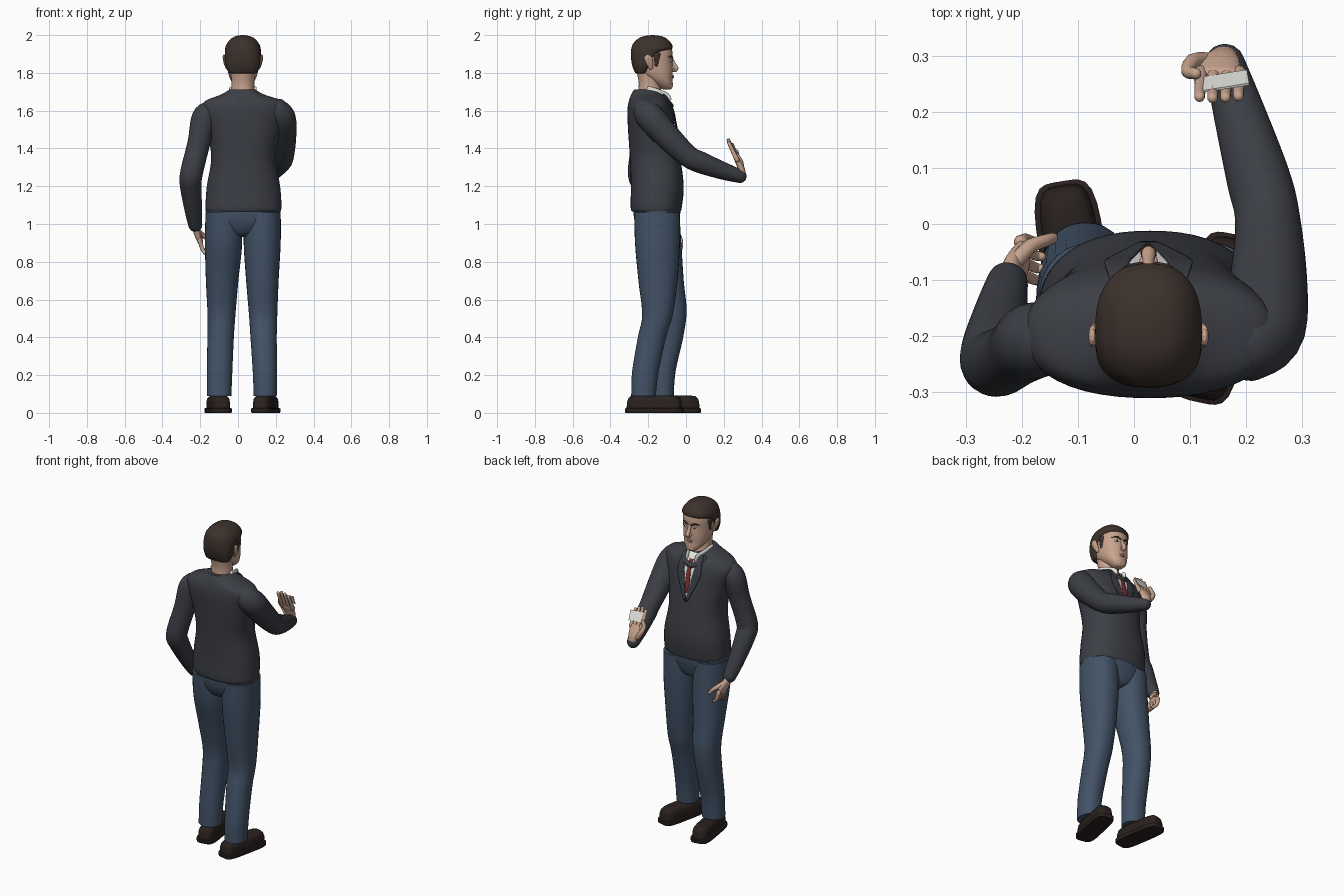
import bpy, bmesh
from math import sin, cos, pi, radians, sqrt
from mathutils import Vector as V

def material(name, *rgb):
    m = bpy.data.materials.new(name)
    m.diffuse_color = (*rgb, 1)
    return m

JACKET = material("dark_cloth", .045, .049, .06)
DENIM = material("blue_cloth", .055, .085, .135)
SKIN = material("skin", .58, .37, .27)
HAIR = material("brown_hair", .045, .031, .025)
LEATHER = material("dark_leather", .022, .015, .013)
WHITE = material("white", .8, .8, .77)
RED = material("red", .22, .03, .03)
LIP = material("lip", .42, .2, .16)

def finish(name, bm, mat):
    bmesh.ops.recalc_face_normals(bm, faces=bm.faces)
    me = bpy.data.meshes.new(name)
    bm.to_mesh(me)
    bm.free()
    ob = bpy.data.objects.new(name, me)
    bpy.context.collection.objects.link(ob)
    me.materials.append(mat)
    bpy.ops.object.select_all(action='DESELECT')
    ob.select_set(True)
    bpy.context.view_layer.objects.active = ob
    bpy.ops.object.shade_smooth_by_angle(angle=radians(40))
    return ob

def smooth(rows, n):
    """Catmull-Rom resampling of rows of numbers."""
    out, k = [], len(rows[0])
    for i in range(len(rows) - 1):
        a, b, c, d = (rows[max(0, min(len(rows) - 1, i + j))] for j in (-1, 0, 1, 2))
        for s in range(n):
            t = s / n
            out.append([.5 * (2*b[q] + (c[q]-a[q])*t + (2*a[q]-5*b[q]+4*c[q]-d[q])*t*t
                              + (3*b[q]-a[q]-3*c[q]+d[q])*t**3) for q in range(k)])
    return out + [list(rows[-1])]

def loft(name, rows, mat, ref=(1, 0, 0), p=2.0, n=5, level=False, cap=False, seg=28):
    """Skin rings (x, y, z, rx, ry) along a path; level keeps rings horizontal."""
    rows = smooth(rows, n)
    tang = []
    for i in range(len(rows)):
        a, b = rows[max(0, i-1)], rows[min(len(rows)-1, i+1)]
        tang.append(V((0, 0, 1)) if level else (V(b[:3]) - V(a[:3])).normalized())
    rings = [(V(r[:3]), r[3], r[4], t) for r, t in zip(rows, tang)]
    if cap:
        def dome(ring, sgn):
            c, rx, ry, t = ring
            return [(c + t*sgn*min(rx, ry)*sin(a), rx*cos(a), ry*cos(a), t) for a in (.4, .8, 1.15, 1.45)]
        rings = dome(rings[0], -1)[::-1] + rings + dome(rings[-1], 1)
    bm, loops = bmesh.new(), []
    for c, rx, ry, t in rings:
        u = (V(ref) - t * t.dot(V(ref))).normalized()
        w = t.cross(u)
        ring = []
        for k in range(seg):
            ca, sa = cos(2*pi*k/seg), sin(2*pi*k/seg)
            s = (abs(ca)**p + abs(sa)**p) ** (-1/p)
            ring.append(bm.verts.new(c + u*rx*ca*s + w*ry*sa*s))
        loops.append(ring)
    for A, B in zip(loops, loops[1:]):
        for k in range(seg):
            bm.faces.new((A[k], A[(k+1) % seg], B[(k+1) % seg], B[k]))
    bm.faces.new(loops[0])
    bm.faces.new(loops[-1])
    return finish(name, bm, mat)

def spans(data):
    """(z, x0, x1, y0, y1) extents to loft rows."""
    return [((a+b)/2, (c+d)/2, z, (b-a)/2, (d-c)/2) for z, a, b, c, d in data]

def tube(name, pts, mat, **kw):
    return loft(name, [(*q[:3], q[3], q[4] if len(q) > 4 else q[3]) for q in pts], mat, cap=True, **kw)

def finger(name, pts, r):
    tube(name, [(*q, r * (1 - .12*i)) for i, q in enumerate(pts)], SKIN, n=3, seg=10, ref=(1, .3, .2))

# jacket body
body = spans([(1.065, -.165, .222, -.285, -.03), (1.09, -.172, .23, -.293, -.022), (1.2, -.165, .223, -.292, -.012),
              (1.35, -.142, .2, -.297, -.03), (1.5, -.165, .225, -.307, -.055), (1.6, -.195, .25, -.31, -.075),
              (1.65, -.175, .235, -.303, -.095), (1.685, -.09, .14, -.29, -.12), (1.712, -.045, .09, -.275, -.15)])
loft("jacket_body", body, JACKET, level=True, p=2.3, n=6, seg=48)
fine = smooth(body, 20)

def front(x, z, off):
    r = min(fine, key=lambda q: abs(q[2] - z))
    d = min(.98, abs((x - r[0]) / r[3]))
    return V((x, r[1] + r[4] * (1 - d**2.3) ** (1/2.3) + off, z))

def patch(name, rows, off, mat, nx=8):
    """Thin panel lying on the chest; rows of (z, x0, x1)."""
    rows = smooth(rows, 5)
    bm = bmesh.new()
    g = [[bm.verts.new(front(a + (b-a)*i/nx, z, off)) for i in range(nx+1)] for z, a, b in rows]
    for A, B in zip(g, g[1:]):
        for i in range(nx):
            bm.faces.new((A[i], A[i+1], B[i+1], B[i]))
    ob = finish(name, bm, mat)
    m = ob.modifiers.new("thickness", 'SOLIDIFY')
    m.thickness, m.offset = .006, 0

# shirt front, tie, lapels and collars
patch("shirt_front", [(1.69, -.025, .075), (1.6, -.012, .064), (1.52, .006, .046), (1.44, .024, .028)], .004, WHITE)
patch("tie", [(1.66, .012, .04), (1.635, .017, .035), (1.53, .012, .04), (1.47, .022, .03)], .009, RED, 4)
for s in (-1, 1):
    patch("lapel", [(1.685, .026+s*.045, .026+s*.065), (1.6, .026+s*.034, .026+s*.078),
                    (1.55, .026+s*.024, .026+s*.068), (1.42, .026, .026+s*.012)], .008, JACKET)
    tube("shirt_collar", [(.026+s*.066, -.2, 1.715, .007, .014), (.026+s*.056, -.15, 1.7, .008, .015),
                          (.026+s*.035, -.105, 1.68, .008, .017), (.026+s*.03, -.085, 1.66, .006, .01)], WHITE, seg=12)
tube("jacket_collar_roll", [(-.045, -.125, 1.67, .012), (-.02, -.095, 1.64, .016), (.026, -.083, 1.625, .017),
                            (.072, -.095, 1.64, .016), (.097, -.125, 1.67, .012)], JACKET, ref=(0, 0, 1), seg=16)

# trousers
loft("trouser_hips", spans([(.93, -.01, .06, -.2, -.11), (.95, -.06, .11, -.24, -.06), (1.0, -.135, .19, -.268, -.04),
                            (1.06, -.17, .225, -.278, -.03), (1.1, -.165, .22, -.275, -.035)]), DENIM, level=True, p=2.2, seg=40)
loft("trouser_leg", spans([(.09, .083, .205, -.29, -.16), (.22, .078, .207, -.285, -.145), (.4, .066, .205, -.255, -.105),
                           (.52, .058, .208, -.232, -.07), (.7, .043, .215, -.252, -.045), (.9, .03, .226, -.27, -.032),
                           (1.06, .035, .226, -.273, -.033)]), DENIM, level=True, p=2.2)
loft("trouser_leg", spans([(.09, -.165, -.035, -.19, -.065), (.22, -.165, -.03, -.185, -.055), (.4, -.162, -.022, -.17, -.015),
                           (.54, -.162, -.012, -.165, .003), (.7, -.17, .002, -.2, -.012), (.9, -.175, .022, -.255, -.025),
                           (1.06, -.172, .015, -.27, -.035)]), DENIM, level=True, p=2.2)

# shoes
for x, y, a in ((.147, -.168, -12), (-.105, -.075, 9)):
    for name, rows in (("shoe_sole", ((0, .056, .15), (.004, .059, .153), (.022, .059, .153), (.025, .055, .148))),
                       ("shoe_upper", ((.02, .05, .146), (.055, .05, .144), (.075, .046, .138), (.088, .036, .126), (.092, .02, .1)))):
        ob = loft(name, [(0, 0, z, rx, ry) for z, rx, ry in rows], LEATHER, level=True, p=4.5, n=1, seg=40)
        ob.location, ob.rotation_euler = (x, y, 0), (0, 0, radians(a))

# sleeves
tube("raised_sleeve", [(.205, -.21, 1.595, .07), (.232, -.18, 1.555, .075), (.24, -.09, 1.455, .068), (.238, .01, 1.36, .058),
                       (.222, .08, 1.325, .057), (.187, .2, 1.28, .046), (.162, .285, 1.253, .036)], JACKET)
tube("lowered_sleeve", [(-.14, -.205, 1.59, .06), (-.178, -.208, 1.56, .068), (-.207, -.228, 1.43, .06), (-.246, -.248, 1.27, .06),
                        (-.25, -.22, 1.2, .057), (-.236, -.15, 1.07, .046), (-.226, -.105, .995, .037)], JACKET)

# raised hand holding a card
tube("raised_palm", [(.16, .295, 1.265, .026, .022), (.155, .29, 1.3, .034, .018), (.152, .268, 1.345, .04, .014)], SKIN, seg=20)
for i in range(4):
    x, h = .118 + .023*i, (.0, .012, .016, .006)[3-i]
    finger("raised_finger", [(x+.001, .27, 1.34), (x, .248, 1.385), (x-.001, .228+h*-.2, 1.428+h)], .0125)
finger("raised_thumb", [(.13, .29, 1.29), (.105, .29, 1.325), (.096, .272, 1.36), (.11, .268, 1.385)], .016)
bpy.ops.mesh.primitive_cube_add(size=1, location=(.157, .254, 1.4), rotation=(radians(24), 0, radians(9)))
card = bpy.context.object
card.name, card.scale = "card", (.094, .004, .06)
card.data.materials.append(WHITE)

# lowered hand
tube("lowered_palm", [(-.224, -.1, .99, .02, .026), (-.215, -.08, .95, .018, .034), (-.2, -.064, .91, .015, .038)],
     SKIN, seg=20)
for i in range(4):
    y = -.032 - .022*i
    finger("lowered_finger", [(-.202, y, .915), (-.192, y+.004, .877), (-.176, y-.002, .856-.003*i), (-.165, y-.004, .85)], .0125)
finger("lowered_thumb", [(-.21, -.065, .96), (-.185, -.04, .94), (-.16, -.03, .92), (-.145, -.025, .9)], .015)

# neck and head
CX = .026
loft("neck", spans([(1.66, CX-.065, CX+.065, -.26, -.12), (1.74, CX-.06, CX+.06, -.25, -.135),
                    (1.82, CX-.066, CX+.066, -.265, -.13)]), SKIN, level=True)

def head_rows(data):
    return [(CX, (a+b)/2, z, w, (b-a)/2) for z, w, a, b in data]

loft("head", head_rows([(1.712, .012, -.115, -.085), (1.718, .028, -.135, -.075), (1.74, .05, -.165, -.07), (1.77, .068, -.21, -.072),
                        (1.81, .08, -.26, -.07), (1.86, .085, -.278, -.072), (1.91, .086, -.28, -.072), (1.95, .078, -.27, -.085),
                        (1.985, .04, -.22, -.13)]), SKIN, level=True, p=2.25, seg=40)
loft("hair", head_rows([(1.797, .066, -.262, -.215), (1.805, .078, -.272, -.195), (1.84, .09, -.285, -.165), (1.88, .094, -.291, -.14),
                        (1.91, .095, -.291, -.105), (1.93, .094, -.289, -.072), (1.955, .085, -.28, -.077), (1.98, .064, -.255, -.1),
                        (1.994, .038, -.225, -.13), (2.0, .008, -.185, -.17)]), HAIR, level=True, p=2.4, seg=40)

# face details, mirrored about the head centre
tube("nose", [(CX, -.076, 1.875, .008), (CX, -.064, 1.845, .011), (CX, -.052, 1.823, .013), (CX, -.063, 1.815, .012)], SKIN, n=3, seg=14)
for z in (1.775, 1.784):
    tube("lips", [(CX-.023, -.08, 1.779, .003), (CX, -.07, z, .006), (CX+.023, -.08, 1.779, .003)], LIP, ref=(0, 0, 1), seg=10)
tube("chin", [(CX-.014, -.084, 1.732, .015), (CX+.014, -.084, 1.732, .015)], SKIN, ref=(0, 0, 1), seg=14)
for s in (-1, 1):
    tube("eyebrow", [(CX+s*.014, -.072, 1.88, .005), (CX+s*.036, -.078, 1.888, .005), (CX+s*.058, -.097, 1.882, .003)],
         HAIR, ref=(0, 0, 1), seg=10)
    tube("eye", [(CX+s*.023, -.077, 1.862, .004), (CX+s*.034, -.079, 1.864, .006), (CX+s*.046, -.088, 1.862, .004)],
         WHITE, ref=(0, 0, 1), seg=10)
    tube("pupil", [(CX+s*.034, -.075, 1.863, .005), (CX+s*.034, -.074, 1.864, .004)], HAIR, seg=10)
    tube("nostril", [(CX+s*.01, -.07, 1.82, .007), (CX+s*.009, -.064, 1.818, .007)], SKIN, seg=10)
    tube("ear", [(CX+s*.084, -.185, 1.825, .007, .01), (CX+s*.093, -.192, 1.85, .008, .018), (CX+s*.1, -.2, 1.88, .007, .02),
                 (CX+s*.1, -.2, 1.892, .005, .012)], SKIN, seg=14)
    tube("sideburn", [(CX+s*.083, -.155, 1.9, .009, .02), (CX+s*.08, -.158, 1.84, .006, .01)], HAIR, seg=12)
